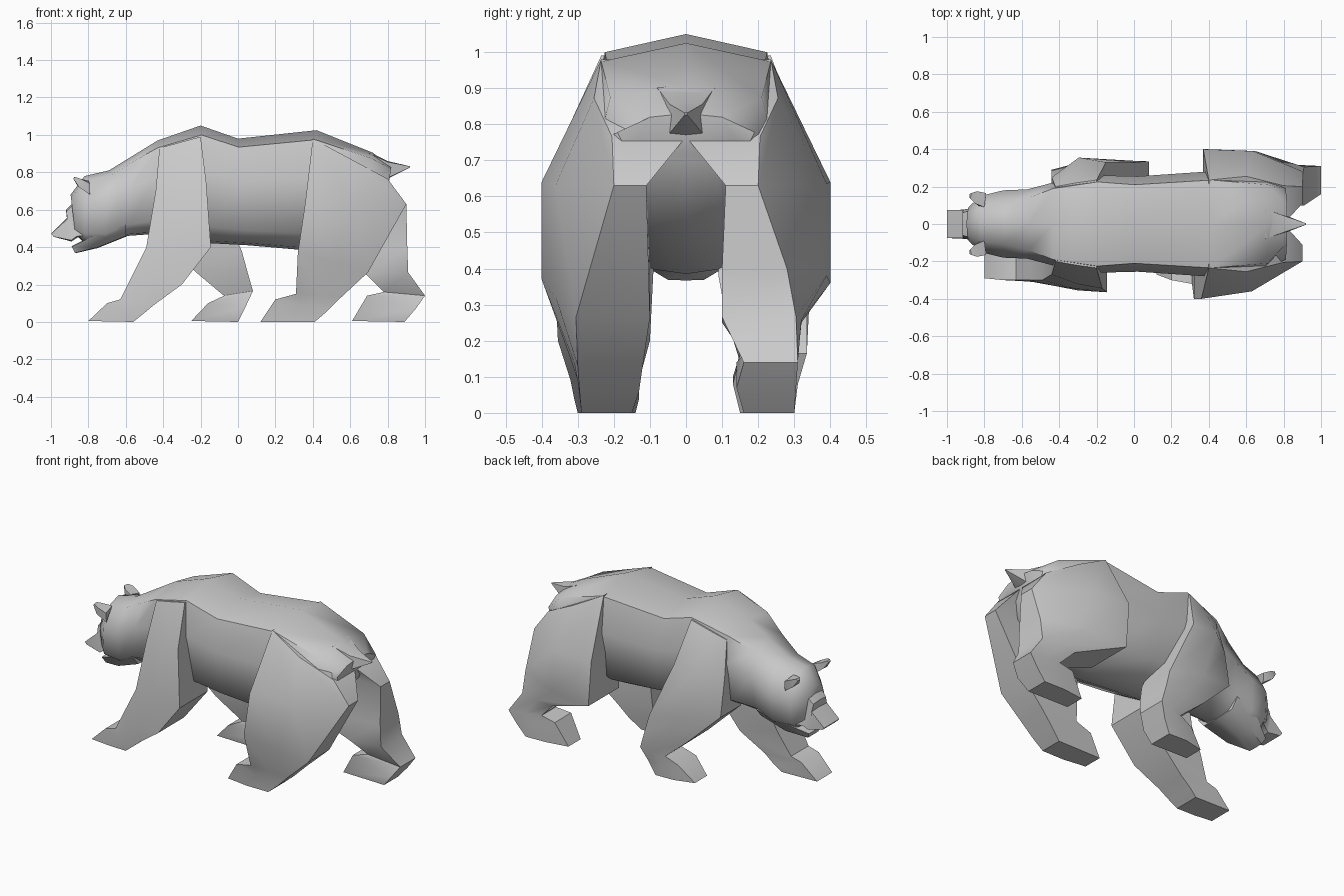
import bpy, bmesh, math


def loft(name, rings, smooth=35):
    """Skin a list of equal-length closed rings and cap both ends."""
    bm = bmesh.new()
    vr = [[bm.verts.new(p) for p in r] for r in rings]
    n = len(vr[0])
    for a, b in zip(vr, vr[1:]):
        for i in range(n):
            j = (i + 1) % n
            bm.faces.new((a[i], a[j], b[j], b[i]))
    bm.faces.new(vr[0])
    bm.faces.new(vr[-1])
    bmesh.ops.recalc_face_normals(bm, faces=bm.faces)
    me = bpy.data.meshes.new(name)
    bm.to_mesh(me)
    bm.free()
    ob = bpy.data.objects.new(name, me)
    bpy.context.collection.objects.link(ob)
    bpy.ops.object.select_all(action='DESELECT')
    ob.select_set(True)
    bpy.context.view_layer.objects.active = ob
    bpy.ops.object.shade_smooth_by_angle(angle=math.radians(smooth))
    return ob


def section(xt, zt, xb, zb, widths, fracs):
    """Symmetric section hung between a top point and a bottom point."""
    half = [(xt + (xb - xt) * f, w, zt + (zb - zt) * f) for f, w in zip(fracs, widths)]
    return ([(xt, 0, zt)] + half + [(xb, 0, zb)]
            + [(x, -y, z) for x, y, z in reversed(half)])


def leg(name, side, rows):
    """Row: front x, z, back x, z, inner y, outer y at front, middle, back."""
    rings = []
    for xf, zf, xb, zb, yi, of, om, ob in rows:
        xm, zm = (xf + xb) / 2, (zf + zb) / 2
        rings.append([(xf, side * yi, zf), (xf, side * of, zf), (xm, side * om, zm),
                      (xb, side * ob, zb), (xb, side * yi, zb)])
    loft(name, rings)


# Body, neck and skull
F = (.08, .40, .86, .98)
loft("body", [section(*r, F) for r in [
    (-.895, .68, -.87, .47, (.055, .09, .09, .06)),
    (-.82, .78, -.82, .42, (.09, .15, .14, .08)),
    (-.69, .81, -.71, .415, (.11, .18, .16, .09)),
    (-.56, .89, -.59, .46, (.14, .185, .16, .09)),
    (-.43, .97, -.45, .47, (.19, .22, .19, .09)),
    (-.20, 1.05, -.14, .42, (.225, .26, .215, .09)),
    (.00, .98, .05, .41, (.21, .255, .225, .09)),
    (.42, 1.025, .34, .385, (.235, .28, .235, .09)),
    (.72, .905, .66, .52, (.21, .24, .20, .09)),
    (.82, .83, .80, .70, (.10, .19, .16, .08)),
]], 55)

# Muzzle, nose and lower jaw
B = (.05, .95)
loft("muzzle", [section(*r, B) for r in [
    (-.84, .68, -.82, .45, (.085, .12)),
    (-.92, .60, -.86, .45, (.06, .09)),
    (-.915, .555, -.89, .43, (.075, .08)),
    (-1.0, .472, -.985, .455, (.075, .07)),
]])
loft("lower_jaw", [section(*r, B) for r in [
    (-.60, .52, -.60, .455, (.17, .12)),
    (-.76, .47, -.75, .395, (.14, .10)),
    (-.89, .405, -.87, .367, (.065, .05)),
]], 55)

# Tail
loft("tail", [section(*r, B) for r in [
    (.70, .91, .72, .74, (.08, .09)),
    (.80, .86, .80, .765, (.045, .05)),
    (.92, .832, .918, .825, (.004, .004)),
]])

# Ears
for s, tag in ((-1, "right"), (1, "left")):
    loft("ear_" + tag, [
        [(-.80, s * .09, .755), (-.79, s * .165, .74), (-.79, s * .16, .68), (-.82, s * .09, .70)],
        [(-.85, s * .11, .765), (-.84, s * .175, .765), (-.85, s * .17, .72), (-.86, s * .12, .73)],
        [(-.875, s * .135, .775), (-.87, s * .165, .775), (-.88, s * .16, .765), (-.88, s * .14, .765)],
    ])

# Right legs: front reaching forward, hind tucked forward
leg("front_leg_right", -1, [
    (-.42, .93, -.20, .99, .08, .20, .22, .235),
    (-.44, .70, -.17, .75, .08, .27, .32, .345),
    (-.49, .40, -.145, .40, .09, .30, .345, .365),
    (-.56, .26, -.30, .20, .10, .30, .33, .355),
    (-.63, .12, -.45, .09, .13, .30, .31, .32),
    (-.70, .10, -.51, .04, .13, .30, .305, .31),
    (-.80, .005, -.56, .0, .14, .29, .30, .30),
])
leg("hind_leg_right", -1, [
    (.40, .98, .80, .765, .0, .235, .255, .205),
    (.36, .64, .90, .63, .11, .40, .36, .20),
    (.32, .37, .695, .265, .10, .40, .36, .305),
    (.31, .15, .55, .13, .12, .32, .31, .30),
    (.20, .12, .48, .06, .13, .30, .30, .295),
    (.12, .0, .41, .0, .15, .27, .29, .29),
])

# Left legs: front swept back, hind stretched behind
leg("front_leg_left", 1, [
    (-.42, .91, -.20, .99, .08, .20, .22, .235),
    (-.44, .70, -.15, .74, .08, .25, .355, .33),
    (-.44, .47, .02, .38, .09, .29, .35, .33),
    (-.23, .27, .05, .27, .11, .32, .34, .335),
    (-.075, .14, .08, .165, .15, .31, .33, .335),
    (-.16, .10, .04, .08, .13, .30, .31, .31),
    (-.25, .005, .0, .0, .15, .27, .30, .30),
])
leg("hind_leg_left", 1, [
    (.40, .98, .80, .765, .0, .235, .255, .205),
    (.37, .64, .90, .63, .11, .40, .39, .20),
    (.39, .36, .905, .40, .10, .40, .39, .28),
    (.69, .25, .91, .265, .10, .32, .32, .305),
    (.78, .16, 1.0, .14, .16, .30, .31, .31),
    (.69, .14, .95, .07, .14, .30, .305, .305),
    (.61, .005, .89, .0, .16, .28, .30, .30),
])
